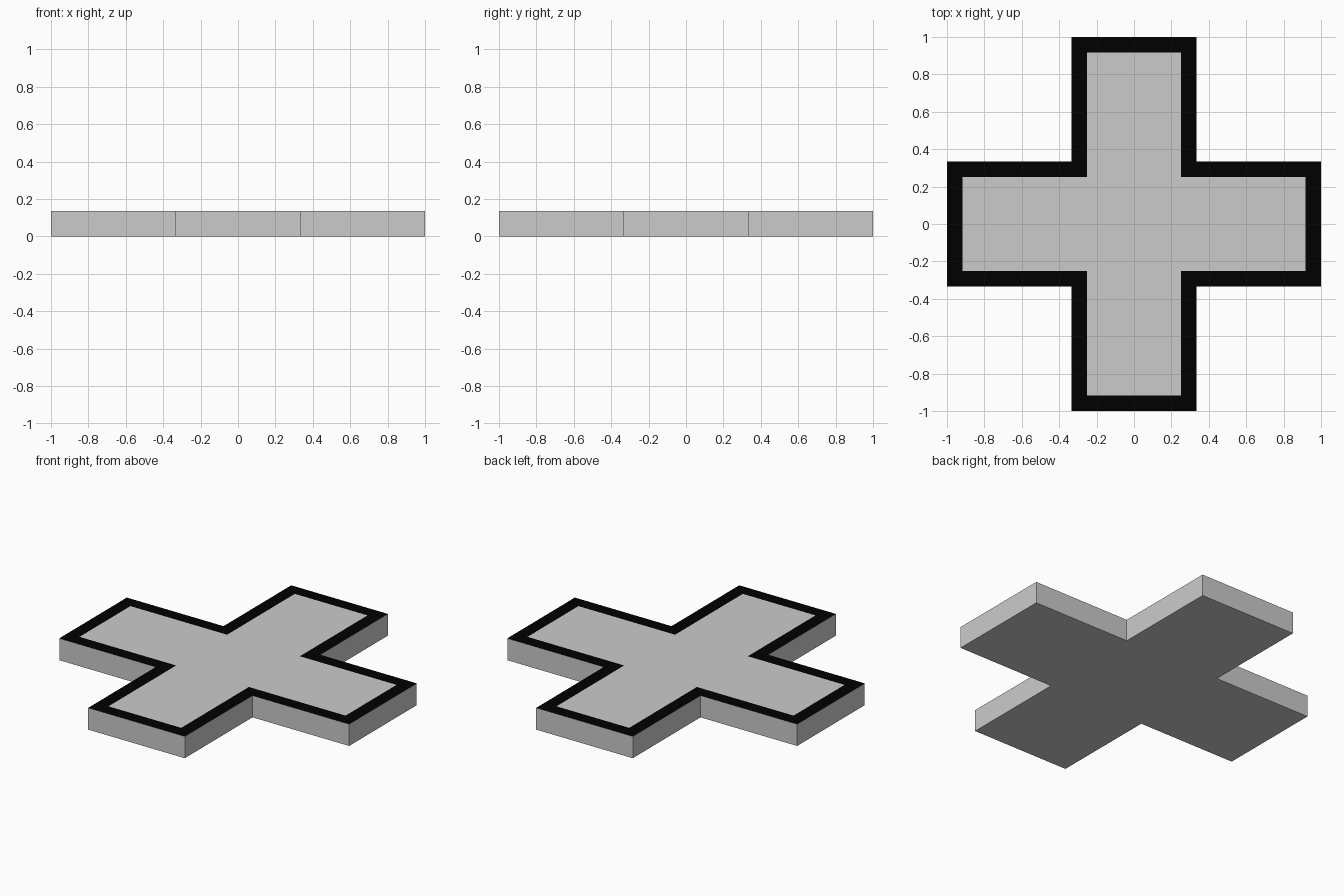
import bpy
import bmesh

if "Cube" in bpy.data.objects:
    bpy.data.objects.remove(bpy.data.objects["Cube"])

ARM, HALF, HEIGHT, BORDER = 1.0, 0.333, 0.136, 0.082


def cross_part(name, keep_border):
    """Cross-shaped slab with an inset top; keeps either the border ring or everything else."""
    quarter = [(ARM, -HALF), (ARM, HALF), (HALF, HALF)]
    outline = []
    for _ in range(4):
        outline += quarter
        quarter = [(-y, x) for x, y in quarter]

    bm = bmesh.new()
    base = bm.faces.new([bm.verts.new((x, y, 0)) for x, y in outline])
    top = bmesh.ops.extrude_face_region(bm, geom=[base], use_keep_orig=True)["geom"]
    verts = [g for g in top if isinstance(g, bmesh.types.BMVert)]
    bmesh.ops.translate(bm, verts=verts, vec=(0, 0, HEIGHT))
    bmesh.ops.recalc_face_normals(bm, faces=bm.faces[:])
    top_face = max(bm.faces, key=lambda f: f.calc_center_median().z)
    ring = set(bmesh.ops.inset_region(bm, faces=[top_face], thickness=BORDER,
                                      use_even_offset=True, use_boundary=True)["faces"])
    unwanted = [f for f in bm.faces if (f in ring) != keep_border]
    bmesh.ops.delete(bm, geom=unwanted, context='FACES')

    mesh = bpy.data.meshes.new(name)
    bm.to_mesh(mesh)
    bm.free()
    obj = bpy.data.objects.new(name, mesh)
    bpy.context.collection.objects.link(obj)
    return obj


# Grey slab: sides, underside and inner top
cross_part("cross_plate", False)

# Flush black border around the top edge
border = cross_part("top_border", True)
black = bpy.data.materials.new("black")
black.diffuse_color = (0.0, 0.0, 0.0, 1.0)
black.use_nodes = True
black.node_tree.nodes["Principled BSDF"].inputs["Base Color"].default_value = black.diffuse_color
border.data.materials.append(black)
